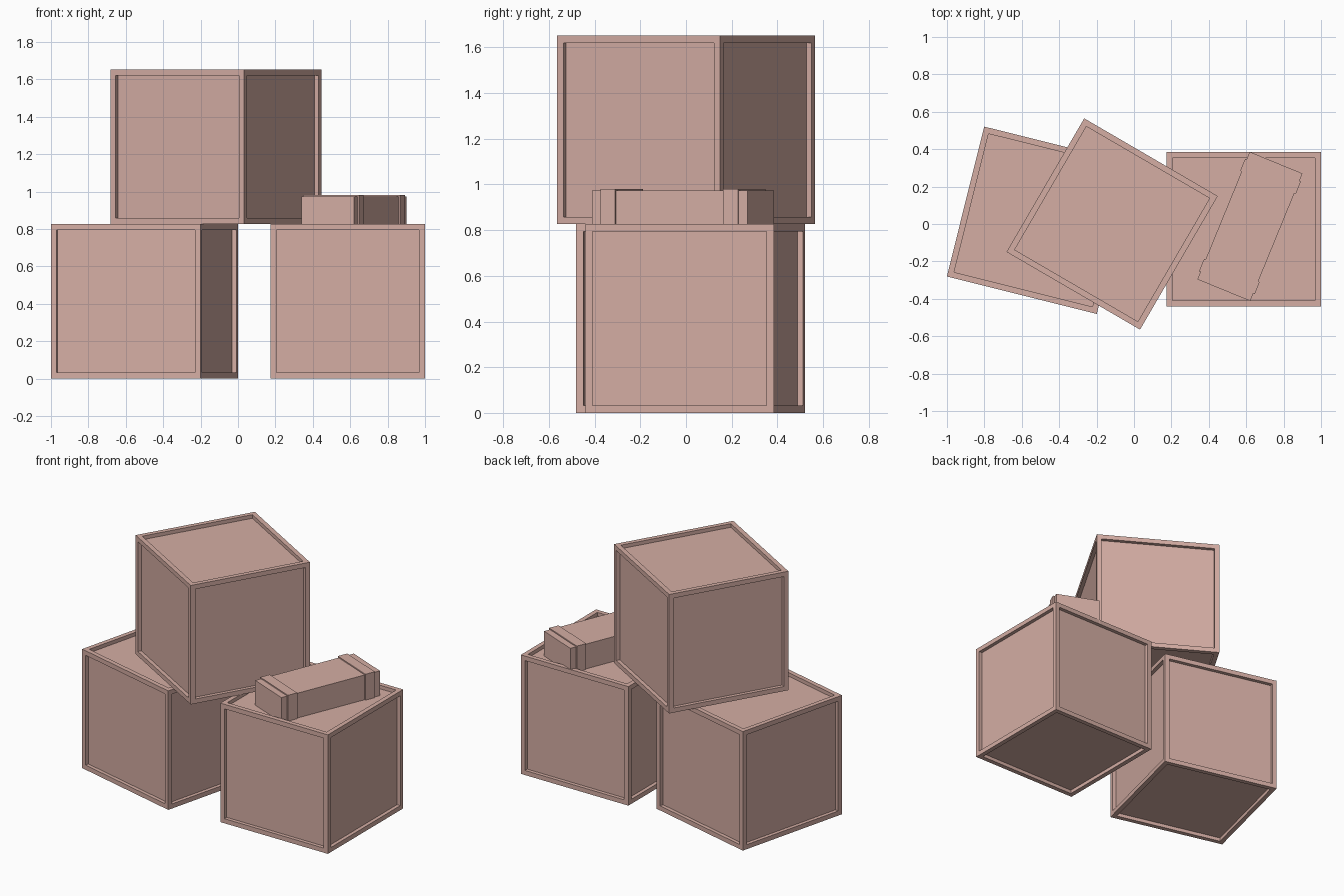
import bpy
import bmesh
from math import radians
from mathutils import Matrix, Vector

if "Cube" in bpy.data.objects:
    bpy.data.objects.remove(bpy.data.objects["Cube"], do_unlink=True)

SIZE = 0.826      # crate edge
BORDER = 0.045    # frame width
DEPTH = 0.025     # panel recess

wood = bpy.data.materials.new("dusty_pink_wood")
wood.use_nodes = True
wood.diffuse_color = (0.66, 0.42, 0.37, 1)
wood.node_tree.nodes["Principled BSDF"].inputs["Base Color"].default_value = wood.diffuse_color


def finish(name, bm, location, turn):
    mesh = bpy.data.meshes.new(name)
    bm.to_mesh(mesh)
    bm.free()
    mesh.materials.append(wood)
    obj = bpy.data.objects.new(name, mesh)
    obj.location = location
    obj.rotation_euler.z = radians(turn)
    bpy.context.collection.objects.link(obj)
    return obj


def add_box(bm, size, centre=(0, 0, 0)):
    matrix = Matrix.Translation(centre) @ Matrix.Diagonal((*size, 1))
    bmesh.ops.create_cube(bm, size=1, matrix=matrix)


# Crate: a cube with a recessed panel in each side
def crate(name, x, y, base, turn):
    bm = bmesh.new()
    add_box(bm, (SIZE, SIZE, SIZE))
    panels = list(bm.faces)
    bmesh.ops.inset_individual(bm, faces=panels, thickness=BORDER)
    for panel in panels:
        # Straight recess walls around the panel
        normal = panel.normal.copy()
        result = bmesh.ops.extrude_face_region(bm, geom=[panel])
        verts = [g for g in result["geom"] if isinstance(g, bmesh.types.BMVert)]
        bmesh.ops.translate(bm, verts=verts, vec=normal * -DEPTH)
        if panel.is_valid:
            bmesh.ops.delete(bm, geom=[panel], context="FACES_ONLY")
    bmesh.ops.recalc_face_normals(bm, faces=bm.faces)
    finish(name, bm, (x, y, base + SIZE / 2), turn)


crate("right_crate", -0.5, 0.02, 0, -14)
crate("left_crate", 0.586, -0.028, 0, 0)
crate("top_crate", -0.117, 0.0, SIZE, -30.2)

# Small case lying on the left crate
floor = SIZE - DEPTH
height = 0.973 - floor
bm = bmesh.new()
add_box(bm, (0.305, 0.737, height), (0, 0, height / 2))
finish("small_case", bm, (0.62, -0.013, floor), -22.3)

# Two bands around the case
bm = bmesh.new()
for side in (-1, 1):
    add_box(bm, (0.322, 0.07, height + 0.008), (0, side * 0.29, height / 2 + 0.004))
finish("case_bands", bm, (0.62, -0.013, floor), -22.3)
